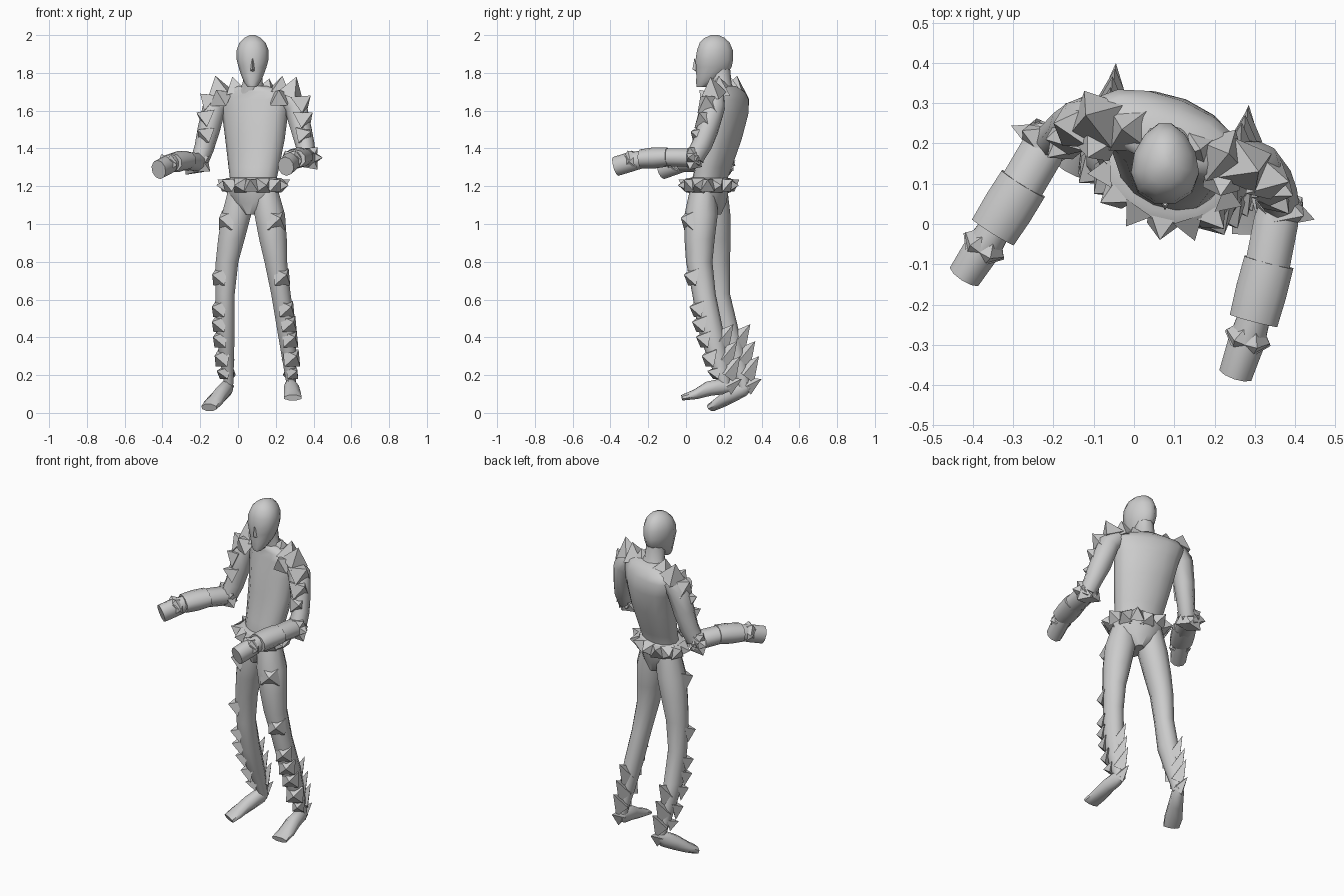
import bpy, math
from mathutils import Vector, Matrix

UP = Vector((0, 0, 1))


def frame(axis):
    a = Vector(axis).normalized()
    ref = UP if abs(a.z) < 0.98 else Vector((0, 1, 0))
    s = a.cross(ref).normalized()
    return Matrix((s, s.cross(a), a)).transposed()


def add(name, verts, faces, angle=40):
    me = bpy.data.meshes.new(name)
    me.from_pydata([tuple(v) for v in verts], [], faces)
    if angle:
        for p in me.polygons:
            p.use_smooth = True
        me.set_sharp_from_angle(angle=math.radians(angle))
    ob = bpy.data.objects.new(name, me)
    bpy.context.collection.objects.link(ob)
    return ob


def loft(name, rings, n=10, yaw=0, along=False, angle=55):
    """Rings are (x, y, z, half width, half depth); horizontal, or square to the path."""
    verts, faces, m = [], [], len(rings)
    pts = [Vector(r[:3]) for r in rings]
    for i, r in enumerate(rings):
        if along:
            rot = frame(pts[min(i + 1, m - 1)] - pts[max(i - 1, 0)])
        else:
            rot = Matrix.Rotation(math.radians(yaw), 3, 'Z')
        for k in range(n):
            a = 2 * math.pi * (k + 0.5) / n
            verts.append(pts[i] + rot @ Vector((r[3] * math.cos(a), r[4] * math.sin(a), 0)))
    for i in range(m - 1):
        for k in range(n):
            j = (k + 1) % n
            faces.append((i * n + k, i * n + j, (i + 1) * n + j, (i + 1) * n + k))
    faces += [tuple(reversed(range(n))), tuple(range((m - 1) * n, m * n))]
    # keep normals outward when rings run downward
    if not along and pts[0].z > pts[-1].z:
        faces = [f[::-1] for f in faces]
    return add(name, verts, faces, angle)


def spikes(name, items, turn=45, flat=1.0):
    """Four-sided pyramids, each given as (base centre, tip, base radius)."""
    verts, faces = [], []
    for base, tip, r in items:
        base, tip, o = Vector(base), Vector(tip), len(verts)
        rot = frame(tip - base)
        for k in range(4):
            a = k * math.pi / 2 + math.radians(turn)
            verts.append(base + rot @ Vector((r * flat * math.cos(a), r * math.sin(a), 0)))
        verts.append(tip)
        faces += [(o + k, o + (k + 1) % 4, o + 4) for k in range(4)] + [(o + 3, o + 2, o + 1, o)]
    return add(name, verts, faces, 0)


def at(rings, z):
    for a, b in zip(rings, rings[1:]):
        if a[2] >= z >= b[2]:
            t = (a[2] - z) / (a[2] - b[2])
            return [p + (q - p) * t for p, q in zip(a, b)]


# Torso, turned so the left shoulder leads
YAW = -22
loft("torso", [(.08, .12, 1.14, .12, .08), (.08, .12, 1.22, .125, .085), (.084, .145, 1.3, .14, .09),
               (.09, .185, 1.45, .165, .1), (.09, .212, 1.58, .183, .105), (.087, .222, 1.66, .205, .09),
               (.085, .215, 1.7, .19, .075), (.08, .2, 1.73, .085, .06)], 14, YAW, angle=60)
# Briefs and belt
loft("briefs", [(.08, .12, 1.05, .03, .07), (.08, .12, 1.11, .125, .09), (.08, .12, 1.18, .148, .103)], 12, YAW, angle=30)
loft("belt", [(.08, .12, 1.165, .14, .1), (.08, .12, 1.19, .15, .108), (.08, .12, 1.235, .155, .112),
              (.08, .12, 1.245, .13, .09)], 14, YAW, angle=25)
rot = Matrix.Rotation(math.radians(YAW), 3, 'Z')
belt = []
for k in range(14):
    a = 2 * math.pi * k / 14
    d = Vector((math.cos(a), math.sin(a), 0))
    c = Vector((.08, .12, 1.205))
    belt.append((c + rot @ Vector((d.x * .145, d.y * .102, 0)),
                 c + rot @ Vector((d.x * .203, d.y * .158, .03 * (k % 2))), .054))
spikes("belt_spikes", belt)

# Neck and head; the head narrows toward the back
loft("neck", [(.08, .205, 1.69, .09, .06), (.078, .185, 1.745, .056, .056), (.078, .17, 1.84, .05, .062)], 10)
head = loft("head", [(.075, .083, 1.725, .02, .027), (.075, .098, 1.745, .035, .046), (.076, .13, 1.785, .054, .078),
                     (.077, .147, 1.83, .07, .098), (.077, .15, 1.87, .08, .103), (.077, .153, 1.92, .081, .098),
                     (.077, .152, 1.96, .067, .082), (.077, .152, 1.985, .043, .056), (.077, .152, 2.0, .015, .02)],
            12, angle=50)
for v in head.data.vertices:
    v.co.x = .077 + (v.co.x - .077) * (1.03 - 2.2 * (v.co.y - .15))
add("nose", [(.077, .045, 1.88), (.058, .066, 1.805), (.096, .066, 1.805), (.077, .034, 1.82), (.077, .065, 1.8)],
    [(0, 1, 3), (0, 3, 2), (3, 1, 4), (2, 3, 4)], 0)

# Arms
upper = {"right": [(-.08, .27, 1.675, .05, .05), (-.125, .255, 1.62, .062, .062), (-.155, .24, 1.5, .057, .06),
                   (-.18, .225, 1.4, .05, .054), (-.205, .205, 1.33, .047, .05)],
         "left": [(.25, .155, 1.675, .05, .05), (.305, .145, 1.62, .062, .062), (.335, .115, 1.5, .057, .06),
                  (.355, .085, 1.42, .05, .054), (.365, .045, 1.35, .047, .05)]}
# elbow, cuff start, cuff end, hand end
fore = {"right": [(-.2, .23, 1.32), (-.275, .1, 1.338), (-.35, -.02, 1.325), (-.42, -.128, 1.288)],
        "left": [(.365, .075, 1.35), (.335, -.095, 1.355), (.297, -.24, 1.345), (.253, -.372, 1.305)]}
for side in ("right", "left"):
    loft(side + "_upper_arm", upper[side], 8, along=True)
    e, c, d, h = [Vector(p) for p in fore[side]]
    loft(side + "_forearm", [(*e, .045, .045), (*e.lerp(c, .4), .06, .052), (*c.lerp(d, .2), .06, .05)], 8, along=True)
    loft(side + "_gauntlet", [(*c, .066, .05), (*c.lerp(d, .5), .067, .056), (*d, .064, .05)], 10, along=True)
    loft(side + "_hand", [(*c.lerp(d, .8), .04, .045), (*d.lerp(h, .4), .048, .052), (*h, .044, .052)], 10, along=True)
    fr = frame(h - d)
    w = d.lerp(h, .33)
    spikes(side + "_wrist_spikes",
           [(w + fr @ Vector((.032 * math.cos(a), .032 * math.sin(a), 0)),
             w + fr @ Vector((.06 * math.cos(a), .068 * math.sin(a), 0)), .046)
            for a in (math.radians(g) for g in (0, 60, 120, 180))])
    out = Vector((-.9, .4, 0)) if side == "right" else Vector((.9, -.3, 0))
    b = e.lerp(c, .2)
    spikes(side + "_elbow_spikes",
           [(b + v * .02, b + v * l, .06) for v, l in
            ((out, .1), (out + UP * .8, .07), (out - UP * .9, .07), (-out - UP * .6, .075), (-out + UP * .5, .065))])

# Shoulder spikes running from the collar down each arm
spikes("right_shoulder_spikes",
       [((-.01, .235, 1.695), (-.03, .235, 1.78), .075), ((-.09, .26, 1.685), (-.12, .27, 1.785), .08),
        ((-.14, .245, 1.64), (-.2, .25, 1.69), .075),
        ((-.155, .225, 1.56), (-.22, .21, 1.59), .07), ((-.165, .205, 1.47), (-.215, .165, 1.5), .06),
        ((-.09, .21, 1.66), (-.115, .165, 1.71), .07)])
spikes("left_shoulder_spikes",
       [((.15, .19, 1.695), (.165, .185, 1.77), .07), ((.215, .17, 1.69), (.235, .175, 1.785), .075),
        ((.275, .145, 1.68), (.31, .13, 1.78), .075), ((.32, .12, 1.63), (.385, .105, 1.68), .075),
        ((.335, .1, 1.55), (.395, .07, 1.59), .07), ((.345, .075, 1.47), (.385, .025, 1.49), .06),
        ((.22, .12, 1.66), (.215, .07, 1.71), .065)])

# Legs
legs = {"right": [(.015, .15, 1.18, .07, .07), (-.008, .15, 1.05, .082, .085), (-.035, .158, .92, .074, .078),
                  (-.058, .165, .8, .063, .068), (-.068, .175, .63, .053, .058), (-.067, .21, .45, .052, .066),
                  (-.06, .26, .3, .041, .055), (-.05, .3, .17, .027, .034), (-.05, .31, .13, .025, .03)],
        "left": [(.145, .09, 1.18, .07, .07), (.168, .08, 1.05, .085, .088), (.185, .072, .92, .077, .08),
                 (.2, .07, .8, .063, .07), (.227, .095, .63, .054, .062), (.255, .128, .45, .052, .066),
                 (.27, .165, .3, .041, .055), (.28, .2, .17, .028, .034), (.28, .205, .13, .025, .03)]}
feet = {"right": [(-.045, .335, .15, .022, .025), (-.06, .3, .13, .034, .045), (-.095, .24, .095, .042, .042),
                  (-.13, .18, .055, .052, .03), (-.153, .133, .028, .047, .022)],
        "left": [(.278, .235, .14, .022, .025), (.28, .19, .14, .034, .045), (.283, .12, .128, .042, .042),
                 (.288, .05, .098, .048, .028), (.29, -.022, .08, .05, .016)]}
for side, d in (("right", Vector((-.75, -.66, 0))), ("left", Vector((.45, -.89, 0)))):
    loft(side + "_leg", legs[side], 10, angle=60)
    loft(side + "_foot", feet[side], 8, along=True)
    front, calf = [], []
    for z, r in ((1.02, .075), (.72, .065), (.55, .062), (.47, .062), (.39, .062), (.29, .066), (.21, .045)):
        x, y, _, rx, ry = at(legs[side], z)
        base = Vector((x + d.x * rx * .7, y + d.y * ry * .7, z))
        front.append((base, base + d * .058 + UP * .012, r))
    # Swept-back fins on the calf
    for z in (.37, .28, .2, .14):
        x, y, _, rx, ry = at(legs[side], z)
        low = z < .15
        base = Vector((x, y + ry * .4, z))
        calf.append((base, base + Vector((.005, .08, .04 if low else .1)), .05 if low else .068))
    spikes(side + "_leg_spikes", front)
    spikes(side + "_calf_fins", calf, turn=0, flat=.6)
